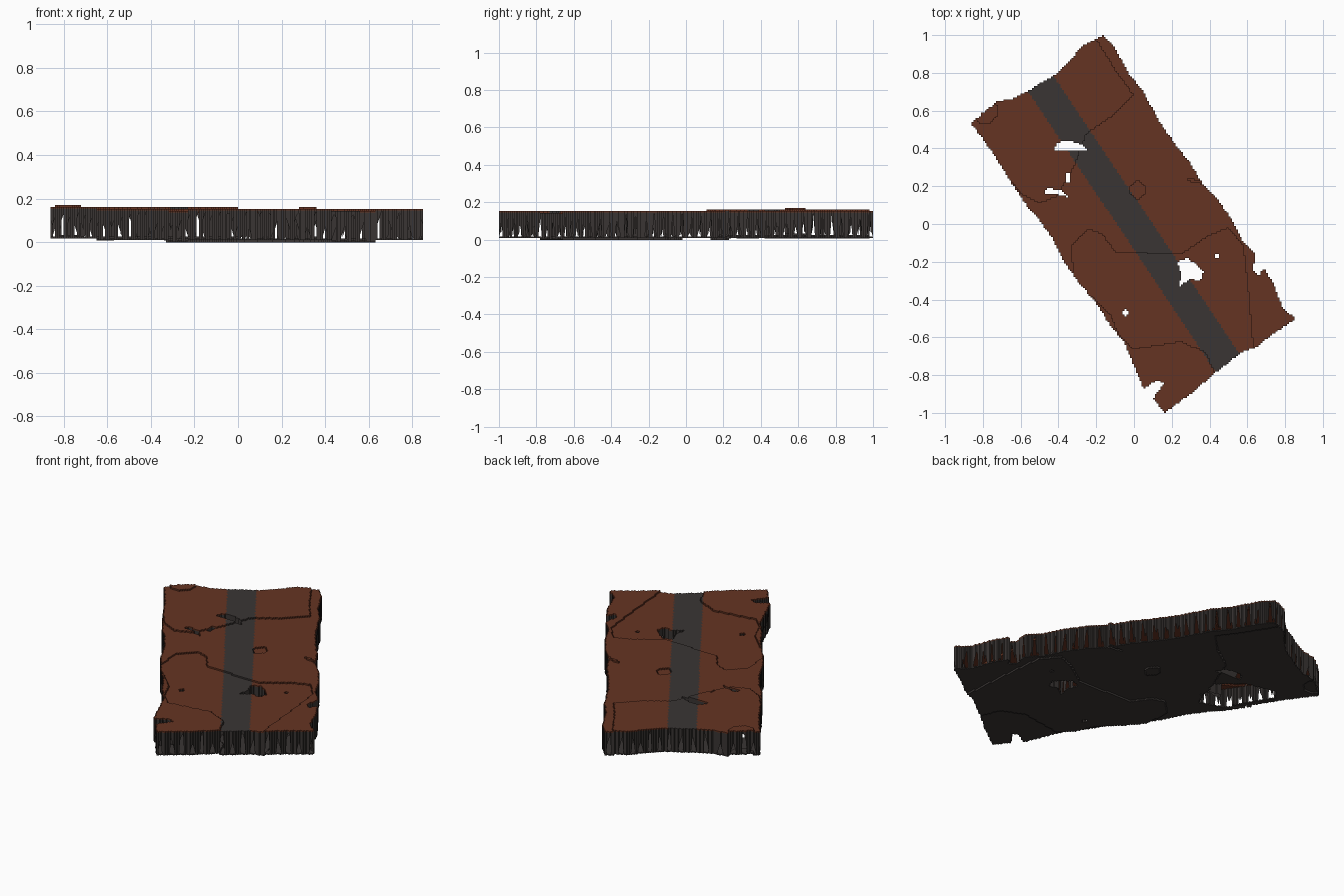
import bpy, math

cube = bpy.data.objects.get("Cube")
if cube:
    bpy.data.objects.remove(cube)

CELL = 0.01          # grid cell
STEP = 0.009         # height of one terrain step
PLATE = 0.007        # thickness of crust and base
TOP = 0.152          # top of the ordinary level
BOTTOM = 0.009       # underside of the ordinary level


def material(name, rgb):
    m = bpy.data.materials.new(name)
    m.use_nodes = True
    m.diffuse_color = (*rgb, 1)
    bsdf = m.node_tree.nodes["Principled BSDF"]
    bsdf.inputs["Base Color"].default_value = (*rgb, 1)
    bsdf.inputs["Roughness"].default_value = 0.9
    return m


brown = material("earth brown", (0.13, 0.034, 0.016))
grey = material("dark grey", (0.042, 0.036, 0.034))

# Slab outline and holes
OUTLINE = [(-.16, 1), (-.1, .93), (-.03, .8), (.05, .7), (.13, .55), (.22, .42), (.3, .32),
           (.36, .22), (.45, .12), (.52, .02), (.57, -.08), (.645, -.16), (.63, -.24),
           (.66, -.28), (.69, -.23), (.74, -.32), (.79, -.45), (.86, -.5), (.74, -.58),
           (.65, -.65), (.57, -.68), (.44, -.78), (.3, -.9), (.16, -1), (.1, -.92),
           (.12, -.9), (.16, -.84), (.12, -.83), (.05, -.87), (0, -.75), (-.05, -.63),
           (-.13, -.53), (-.2, -.42), (-.3, -.3), (-.37, -.2), (-.43, -.08), (-.5, .02),
           (-.57, .1), (-.65, .22), (-.75, .38), (-.86, .53), (-.8, .59), (-.72, .65),
           (-.65, .66), (-.57, .7), (-.42, .79), (-.33, .87), (-.28, .94)]
HOLES = [
    [(-.42, .39), (-.41, .43), (-.36, .445), (-.27, .42), (-.25, .39)],
    [(-.36, .22), (-.36, .27), (-.335, .27), (-.335, .22)],
    [(-.47, .165), (-.46, .19), (-.39, .18), (-.34, .14), (-.37, .15)],
    [(.24, -.33), (.25, -.27), (.23, -.2), (.28, -.18), (.31, -.2), (.37, -.25), (.35, -.3), (.3, -.29)],
    [(-.065, -.47), (-.045, -.445), (-.025, -.47), (-.045, -.495)],
    [(.435, -.18), (.435, -.16), (.455, -.16), (.455, -.18)],
]
# Extra break in the base only
BASE_BREAK = [(-.4, .07), (-.36, .16), (-.36, .28), (-.48, .38), (-.66, .42), (-.7, .36), (-.55, .12)]

# Terrain level regions
RAISED = [(-.2, .98), (-.1, .82), (0, .68), (-.1, .58), (-.25, .48), (-.32, .3), (-.4, .15),
          (-.5, .11), (-.6, .16), (-.65, .23), (-1, .4), (-1, 1.1), (-.3, 1.1)]
SUNKEN = [(-.4, -.3), (-.32, -.27), (-.33, -.12), (-.24, -.03), (-.17, -.05), (-.1, -.15),
          (.25, -.16), (.4, -.06), (.5, -.02), (.58, -.12), (.6, -.3), (.63, -.66), (.5, -1), (-.4, -1)]
SOUTH = [(-.3, -.38), (-.23, -.38), (-.13, -.47), (-.07, -.6), (0, -.66), (.25, -.62),
         (.38, -.68), (.43, -.79), (.4, -1.1), (-.3, -1.1)]
KNOLL = [(.27, .23), (.3, .24), (.42, .21), (.42, .2)]


def inside(poly, x, y):
    hit = False
    for (x1, y1), (x2, y2) in zip(poly, poly[1:] + poly[:1]):
        if (y1 > y) != (y2 > y) and x < (x2 - x1) * (y - y1) / (y2 - y1) + x1:
            hit = not hit
    return hit


def level(x, y):
    if math.hypot(x + .79, y - .6) < .07:
        return 2
    if inside(RAISED, x, y) or inside(KNOLL, x, y):
        return 1
    if inside(SUNKEN, x, y) and not inside(SOUTH, x, y):
        return -1
    if math.hypot((x - .02) / .037, (y - .18) / .047) < 1:
        return -1
    return 0


def on_stripe(x, y):
    return abs(.831 * x + .556 * y - .003) < .079


# Cell maps: level of each filled cell
crust, base = {}, {}
for i in range(-87, 87):
    for j in range(-100, 100):
        x, y = (i + .5) * CELL, (j + .5) * CELL
        if inside(OUTLINE, x, y) and not any(inside(h, x, y) for h in HOLES):
            crust[i, j] = level(x, y)
            if not inside(BASE_BREAK, x, y):
                base[i, j] = crust[i, j]


class Builder:
    def __init__(self):
        self.ids, self.faces, self.mats = {}, [], []

    def face(self, points, mat=0):
        keys = [tuple(round(c, 5) for c in p) for p in points]
        keys = list(dict.fromkeys(keys))
        if len(keys) > 2:
            self.faces.append([self.ids.setdefault(k, len(self.ids)) for k in keys])
            self.mats.append(mat)

    def finish(self, name, materials):
        mesh = bpy.data.meshes.new(name)
        mesh.from_pydata(list(self.ids), [], self.faces)
        for m in materials:
            mesh.materials.append(m)
        mesh.polygons.foreach_set("material_index", self.mats)
        mesh.update()
        obj = bpy.data.objects.new(name, mesh)
        bpy.context.collection.objects.link(obj)


def cell_sides(i, j):
    """Neighbour cell and the edge shared with it, counter-clockwise."""
    a, b, c, d = [(p * CELL, q * CELL) for p, q in ((i, j), (i + 1, j), (i + 1, j + 1), (i, j + 1))]
    return (((i, j - 1), a, b), ((i + 1, j), b, c), ((i, j + 1), c, d), ((i - 1, j), d, a))


def plate(name, cells, z_low, paint, materials):
    """Stepped sheet: long strips above and below, cell-wide side faces."""
    build = Builder()
    for (i, j), lv in cells.items():
        mat = paint(i, j)
        z0 = z_low + lv * STEP
        z1 = z0 + PLATE
        same = lambda k: cells.get((k, j)) == lv and paint(k, j) == mat
        if not same(i - 1):
            end = i + 1
            while same(end):
                end += 1
            x0, x1, y0, y1 = i * CELL, end * CELL, j * CELL, (j + 1) * CELL
            build.face([(x0, y0, z1), (x1, y0, z1), (x1, y1, z1), (x0, y1, z1)], mat)
            build.face([(x0, y1, z0), (x1, y1, z0), (x1, y0, z0), (x0, y0, z0)], mat)
        for other, p, q in cell_sides(i, j):
            if cells.get(other) != lv:
                # steps between levels reach the neighbouring sheet
                low = z0 - (STEP - PLATE if other in cells else 0)
                build.face([(*p, low), (*q, low), (*q, z1), (*p, z1)], mat)
    build.finish(name, materials)


# Crust with the central stripe, and the base sheet
plate("ground_crust", crust, TOP - PLATE,
      lambda i, j: int(on_stripe((i + .5) * CELL, (j + .5) * CELL)), [brown, grey])
plate("base_sheet", base, BOTTOM, lambda i, j: 0, [grey])


# Toothed side walls hanging between crust and base
def tooth_depth(p):
    along = -.556 * p[0] + .831 * p[1]
    across = .831 * p[0] + .556 * p[1]
    phase = ((along + across) / .06) % 1
    return min(1, 2.6 * (1 - abs(2 * phase - 1)))


walls = Builder()
for (i, j), lv in crust.items():
    high = TOP - PLATE + lv * STEP
    low = BOTTOM + PLATE + lv * STEP
    for other, p, q in cell_sides(i, j):
        if other not in crust:
            zp, zq = [high + (low - high) * tooth_depth(v) for v in (p, q)]
            walls.face([(*p, zp), (*q, zq), (*q, high), (*p, high)])
walls.finish("side_teeth", [grey])
